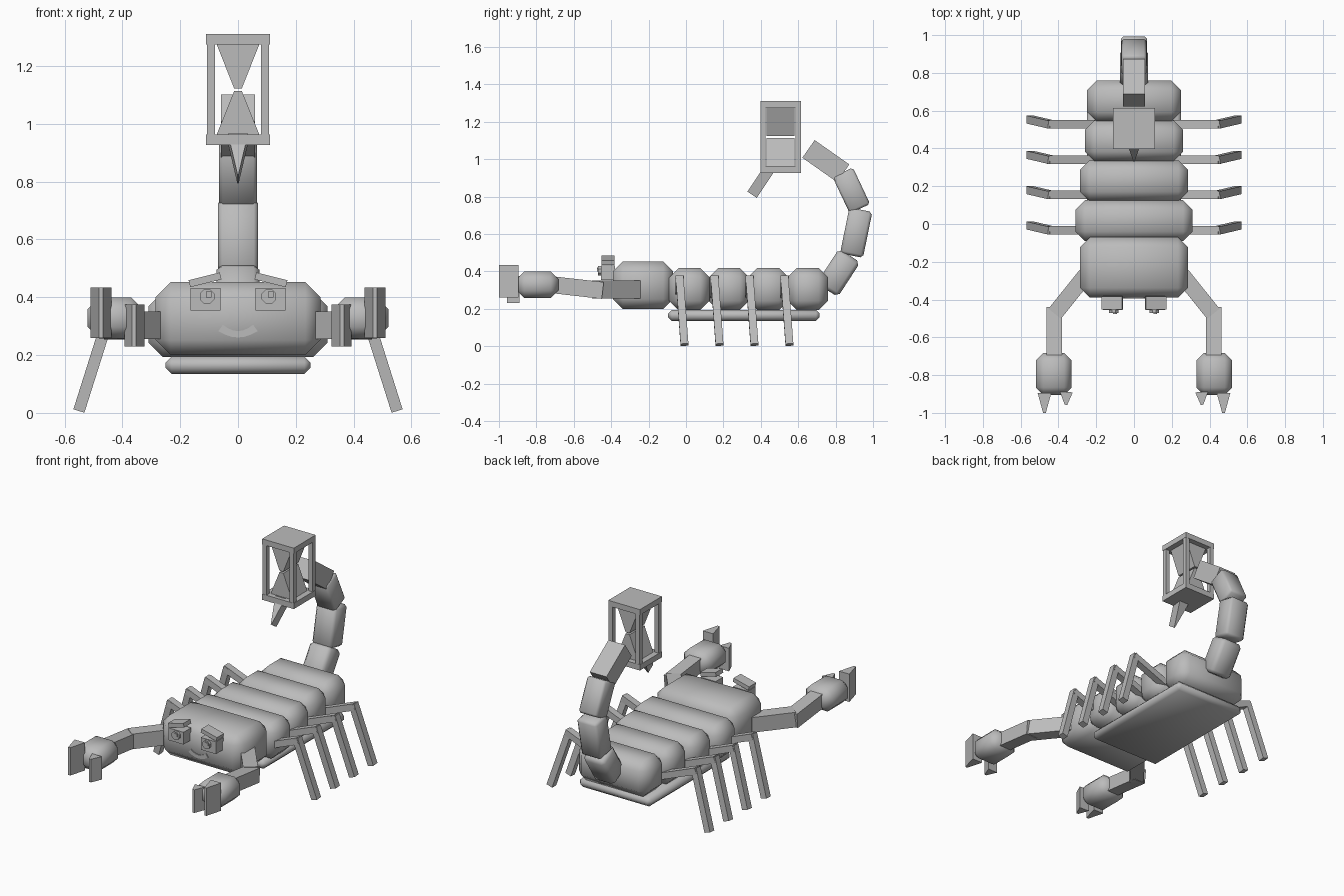
import bpy, bmesh, math
from mathutils import Vector, Matrix

if "Cube" in bpy.data.objects:
    bpy.data.objects.remove(bpy.data.objects["Cube"])

grey = bpy.data.materials.new("plain_grey")
grey.diffuse_color = (0.5, 0.5, 0.5, 1)
grey.use_nodes = True
grey.node_tree.nodes["Principled BSDF"].inputs["Base Color"].default_value = grey.diffuse_color


def finish(name, bm, bevel=0.0):
    """Turn a bmesh into an object, optionally with chamfered smooth edges."""
    bmesh.ops.recalc_face_normals(bm, faces=bm.faces)
    if bevel:
        bmesh.ops.bevel(bm, geom=bm.edges[:], offset=bevel, segments=1,
                        profile=0.5, affect='EDGES')
    mesh = bpy.data.meshes.new(name)
    bm.to_mesh(mesh)
    bm.free()
    mesh.materials.append(grey)
    ob = bpy.data.objects.new(name, mesh)
    bpy.context.collection.objects.link(ob)
    if bevel:
        bpy.ops.object.select_all(action='DESELECT')
        ob.select_set(True)
        bpy.context.view_layer.objects.active = ob
        bpy.ops.object.shade_smooth_by_angle(angle=math.radians(50))
    return ob


def box(name, x, y, z, bevel=0.0):
    """Box from (min, max) ranges."""
    bm = bmesh.new()
    bmesh.ops.create_cube(bm, size=1)
    for v in bm.verts:
        v.co = Vector([(r[0] + r[1]) / 2 + c * (r[1] - r[0]) for c, r in zip(v.co, (x, y, z))])
    return finish(name, bm, bevel)


def beam(name, p, q, side, width, depth, bevel=0.0, taper=1.0):
    """Box running from p to q; width lies along side and may taper."""
    p, q = Vector(p), Vector(q)
    d = (q - p).normalized()
    s = Vector(side)
    s = (s - d * s.dot(d)).normalized()
    u = d.cross(s)
    bm = bmesh.new()
    bmesh.ops.create_cube(bm, size=1)
    for v in bm.verts:
        end = v.co.z > 0
        v.co = ((q if end else p) + s * v.co.x * width * (taper if end else 1)
                + u * v.co.y * depth)
    return finish(name, bm, bevel)


X, Y, Z = (1, 0, 0), (0, 1, 0), (0, 0, 1)

# Body: head, four back segments, belly plate
box("head", (-.285, .285), (-.39, -.07), (.2, .453), .052)
for i, w in enumerate((.31, .285, .26, .248)):
    y = .018 + i * .211
    box(f"body_segment_{i + 1}", (-w, w), (y - .108, y + .108), (.193, .418), .05)
box("belly_plate", (-.25, .25), (-.095, .715), (.135, .195), .02)

# Curled tail
tail = [((.755, .30), (.875, .485), .15, .135, .02),
        ((.885, .485), (.935, .73), .14, .125, .015),
        ((.93, .735), (.838, .93), .13, .12, .012),
        ((.84, .925), (.655, 1.055), .116, .115, 0)]
for i, (a, b, w, d, bev) in enumerate(tail):
    beam(f"tail_segment_{i + 1}", (0, *a), (0, *b), X, w, d, bev)

# Hourglass at the tail end
cy = .506
box("hourglass_base", (-.11, .11), (cy - .109, cy + .109), (.927, .963))
box("hourglass_top", (-.11, .11), (cy - .109, cy + .109), (1.275, 1.31))
for sx in (-1, 1):
    for sy in (-1, 1):
        px, py = sx * .094, cy + sy * .094
        box("hourglass_post", (px - .014, px + .014), (py - .014, py + .014), (.96, 1.278))
beam("upper_glass", (0, cy, 1.278), (0, cy, 1.123), X, .15, .15, taper=.18)
beam("lower_glass", (0, cy, .96), (0, cy, 1.113), X, .15, .15, taper=.18)
beam("stinger", (0, .447, .95), (0, .353, .81), X, .07, .06, taper=.06)

for s in (-1, 1):
    # Walking legs
    for i in range(4):
        y = -.033 + i * .187
        beam("upper_leg", (s * .2, y, .26), (s * .452, y, .36), Y, .045, .04)
        beam("lower_leg", (s * .435, y - .002, .372), (s * .55, y + .025, .008), Y, .042, .04)

    # Arms and claws
    beam("upper_arm", (s * .255, -.27, .303), (s * .42, -.475, .303), Z, .095, .085)
    beam("forearm", (s * .422, -.445, .298), (s * .422, -.70, .327), X, .082, .09)
    box("claw_palm", tuple(sorted((s * .33, s * .52))), (-.905, -.683), (.257, .4), .04)
    beam("outer_finger", (s * .474, -.895, .347), (s * .474, -1, .347), X, .072, .175, taper=.2)
    beam("inner_finger", (s * .358, -.89, .303), (s * .36, -.957, .303), X, .068, .145, taper=.2)

    # Eyes and brows
    box("eye", tuple(sorted((s * .06, s * .165))), (-.455, -.38), (.355, .432))
    bm = bmesh.new()
    bmesh.ops.create_cone(bm, cap_ends=True, segments=8, radius1=.027, radius2=.027, depth=.03,
                          matrix=Matrix.Translation((s * .107, -.455, .403))
                          @ Matrix.Rotation(math.pi / 2, 4, 'X')
                          @ Matrix.Rotation(math.pi / 8, 4, 'Z'))
    finish("pupil", bm)
    gx = s * .107 + .006
    box("pupil_glint", (gx - .01, gx + .01), (-.476, -.468), (.4, .42))
    beam("eyebrow", (s * .168, -.418, .447), (s * .06, -.418, .474), Y, .07, .025)

# Smile: curved strip on the face
bm = bmesh.new()
rows = []
for i in range(7):
    t = i / 3 - 1
    zc = .272 + .022 * t * t
    k = -.35 * t * .022
    rows.append([bm.verts.new((t * .06 + dx, y, zc + dz)) for dx, dz, y in
                 ((k, .011, -.395), (-k, -.011, -.395), (-k, -.011, -.388), (k, .011, -.388))])
for a, b in zip(rows, rows[1:]):
    for j in range(4):
        bm.faces.new((a[j], a[(j + 1) % 4], b[(j + 1) % 4], b[j]))
bm.faces.new(rows[0])
bm.faces.new(rows[-1])
finish("smile", bm)
